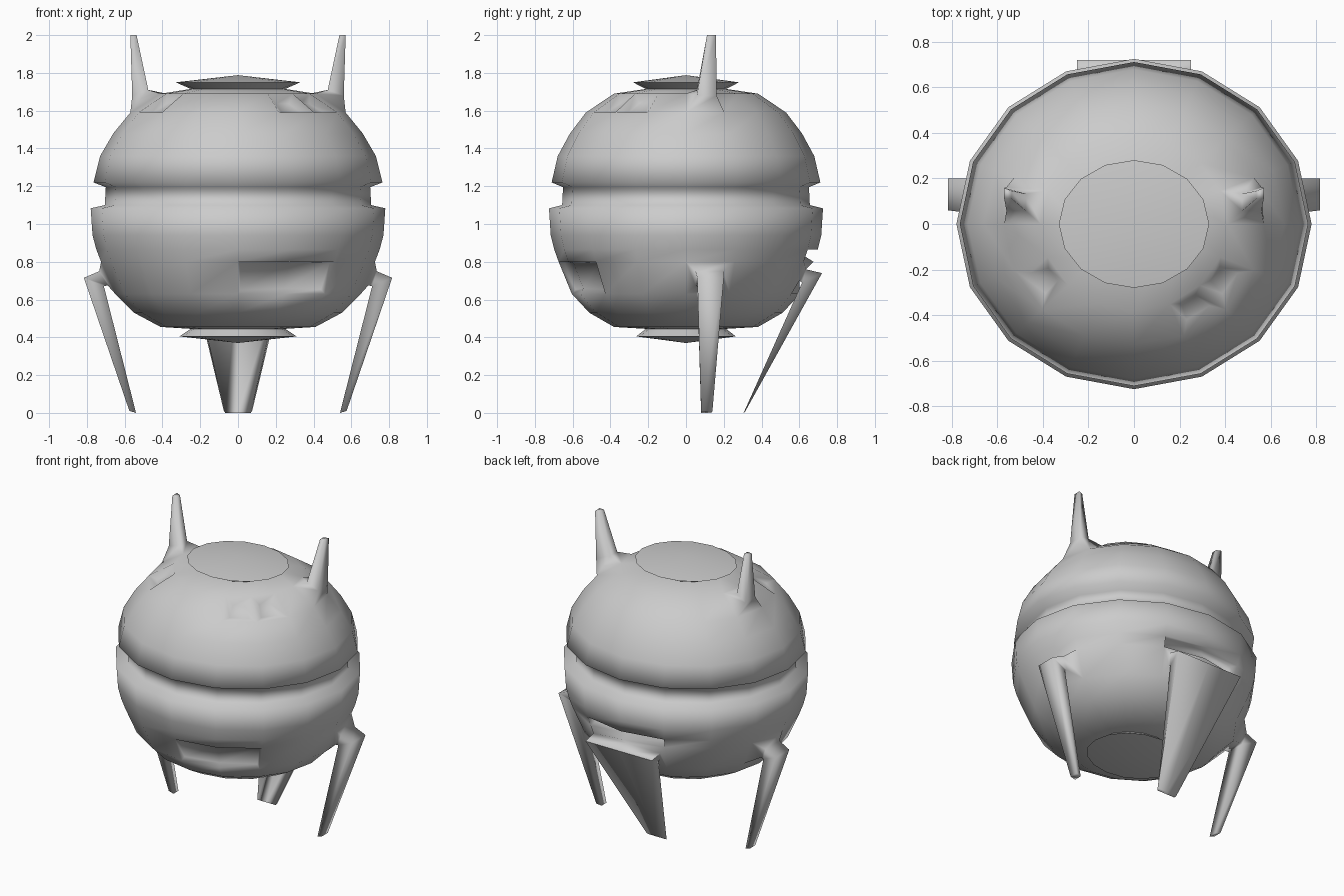
import bpy, bmesh, math

old = bpy.data.objects.get("Cube")
if old:
    bpy.data.objects.remove(old)

grey = bpy.data.materials.new("plain_grey")
grey.use_nodes = True
grey.diffuse_color = (0.6, 0.6, 0.6, 1)
grey.node_tree.nodes["Principled BSDF"].inputs["Base Color"].default_value = (0.6, 0.6, 0.6, 1)

SIDES = 16
# Shell profile from bottom rim to top rim: radius, height
PROFILE = [(0.31, 0.405), (0.25, 0.445), (0.41, 0.455), (0.55, 0.53), (0.65, 0.63),
           (0.725, 0.80), (0.75, 0.865), (0.77, 0.94), (0.78, 1.083), (0.705, 1.10),
           (0.70, 1.195), (0.765, 1.22), (0.73, 1.36), (0.66, 1.48), (0.57, 1.59),
           (0.41, 1.69), (0.25, 1.715), (0.33, 1.75)]

# Round shell, slightly narrower front to back
bm = bmesh.new()
rings = []
for r, z in PROFILE:
    depth = 0.85 if r < 0.35 else 0.93
    rings.append([bm.verts.new((r * math.cos(math.tau * i / SIDES),
                                r * depth * math.sin(math.tau * i / SIDES), z))
                  for i in range(SIDES)])
grid = {}
for row in range(len(rings) - 1):
    for i in range(SIDES):
        j = (i + 1) % SIDES
        grid[row, i] = bm.faces.new((rings[row][i], rings[row][j],
                                     rings[row + 1][j], rings[row + 1][i]))

# Shallow domed caps
for ring, z in ((rings[0], 0.37), (rings[-1], 1.788)):
    tip = bm.verts.new((0, 0, z))
    for i in range(SIDES):
        bm.faces.new((ring[i], ring[(i + 1) % SIDES], tip))
bmesh.ops.recalc_face_normals(bm, faces=bm.faces[:])

LEG_ROW, SLIT_ROW, HORN_ROW = 4, 5, 14


def limb(faces, axis, sign, sections):
    """Grow a limb from shell faces; section = side centre, half width, high point, low point."""
    side = 1 - axis
    for centre, half, high, low in sections:
        new = bmesh.ops.extrude_face_region(bm, geom=faces)["geom"]
        for f in faces:
            if f.is_valid:
                bm.faces.remove(f)
        verts = [g for g in new if isinstance(g, bmesh.types.BMVert)]
        faces = [g for g in new if isinstance(g, bmesh.types.BMFace)]
        mid_z = sum(v.co.z for v in verts) / len(verts)
        lo = min(v.co[side] for v in verts)
        hi = max(v.co[side] for v in verts)
        for v in verts:
            u = 2 * (v.co[side] - lo) / (hi - lo) - 1
            out, z = high if v.co.z > mid_z else low
            v.co[axis] = sign * out
            v.co[side] = centre + u * half
            v.co.z = z


# Side legs and horns, mirrored left and right
for column, sign in ((0, 1), (7, -1)):
    limb([grid[LEG_ROW, column]], 0, sign, [
        (0.125, 0.075, (0.735, 0.75), (0.69, 0.675)),
        (0.13, 0.07, (0.816, 0.715), (0.71, 0.67)),
        (0.11, 0.03, (0.575, 0.01), (0.54, 0.0))])
    limb([grid[HORN_ROW, column]], 0, sign, [
        (0.11, 0.052, (0.475, 1.71), (0.56, 1.68)),
        (0.135, 0.024, (0.537, 2.0), (0.57, 2.0))])

# Wide rear leg
limb([grid[LEG_ROW, 3], grid[LEG_ROW, 4]], 1, 1, [
    (0, 0.25, (0.635, 0.76), (0.60, 0.70)),
    (0, 0.25, (0.72, 0.74), (0.615, 0.69)),
    (0, 0.075, (0.315, 0.01), (0.305, 0.0))])

# Slit above the rear leg, shallow front dent, three small top slots
bmesh.ops.inset_region(bm, faces=[grid[SLIT_ROW, 3], grid[SLIT_ROW, 4]],
                       thickness=0.012, depth=-0.05)
bmesh.ops.inset_region(bm, faces=[grid[LEG_ROW, 12], grid[LEG_ROW, 13]],
                       thickness=0.02, depth=-0.025)
bmesh.ops.inset_individual(bm, faces=[grid[HORN_ROW, c] for c in (9, 13, 14)],
                           thickness=0.065, depth=-0.03)

# Clean up and make the object
bmesh.ops.delete(bm, geom=[e for e in bm.edges if not e.link_faces], context='EDGES')
bmesh.ops.recalc_face_normals(bm, faces=bm.faces[:])
mesh = bpy.data.meshes.new("round_body_with_legs_and_horns")
bm.to_mesh(mesh)
bm.free()
mesh.materials.append(grey)
body = bpy.data.objects.new("round_body_with_legs_and_horns", mesh)
bpy.context.collection.objects.link(body)
bpy.context.view_layer.objects.active = body
body.select_set(True)
bpy.ops.object.shade_smooth_by_angle(angle=math.radians(100))
